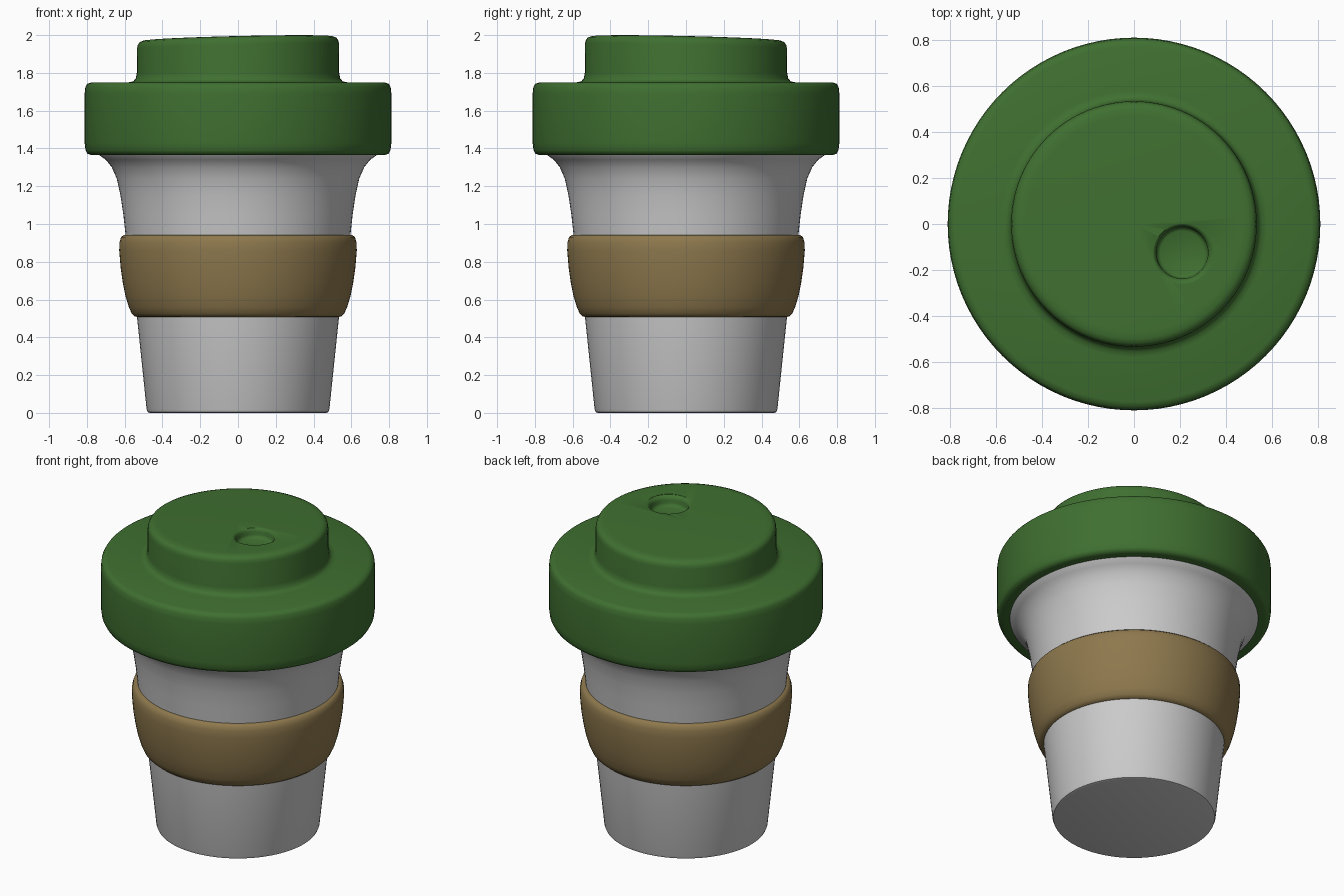
import bpy, bmesh, math
from mathutils import Vector

if "Cube" in bpy.data.objects:
    bpy.data.objects.remove(bpy.data.objects["Cube"])

SEG = 96


def lathe(name, profile, color=None, closed=False, center=(0, 0), seg=SEG):
    """Spin an (r, z) profile around z; r = 0 ends become poles."""
    bm = bmesh.new()
    rings = []
    for r, z in profile:
        if r == 0:
            rings.append([bm.verts.new((0, 0, z))] * seg)
        else:
            rings.append([bm.verts.new((r * math.cos(2 * math.pi * i / seg),
                                        r * math.sin(2 * math.pi * i / seg), z))
                          for i in range(seg)])
    pairs = list(zip(rings, rings[1:]))
    if closed:
        pairs.append((rings[-1], rings[0]))
    for a, b in pairs:
        for i in range(seg):
            j = (i + 1) % seg
            bm.faces.new(list(dict.fromkeys((a[i], a[j], b[j], b[i]))))
    bmesh.ops.recalc_face_normals(bm, faces=bm.faces)
    mesh = bpy.data.meshes.new(name)
    bm.to_mesh(mesh)
    bm.free()
    obj = bpy.data.objects.new(name, mesh)
    obj.location = (center[0], center[1], 0)
    bpy.context.collection.objects.link(obj)
    if color:
        mat = bpy.data.materials.new(name + "_material")
        mat.diffuse_color = (*color, 1)
        mat.use_nodes = True
        mat.node_tree.nodes["Principled BSDF"].inputs["Base Color"].default_value = mat.diffuse_color
        mesh.materials.append(mat)
    return obj


def smooth(obj, angle):
    bpy.ops.object.select_all(action='DESELECT')
    obj.select_set(True)
    bpy.context.view_layer.objects.active = obj
    bpy.ops.object.shade_smooth_by_angle(angle=math.radians(angle))


# Tapered cup with a flared mouth and thin wall
cup = lathe("cup", [
    (0, 0), (0.465, 0), (0.478, 0.004), (0.484, 0.02), (0.535, 0.51),
    (0.595, 0.94), (0.607, 1.05), (0.622, 1.15), (0.642, 1.24), (0.668, 1.30),
    (0.70, 1.34), (0.735, 1.365), (0.75, 1.40), (0.75, 1.50), (0.71, 1.50),
    (0.70, 1.39), (0.64, 1.31), (0.57, 1.0), (0.45, 0.05), (0, 0.05)])
smooth(cup, 50)

# Bulging grip band
band = lathe("grip_band", [
    (0.53, 0.508), (0.545, 0.51), (0.562, 0.525), (0.578, 0.56), (0.596, 0.62),
    (0.61, 0.69), (0.621, 0.765), (0.629, 0.86), (0.627, 0.905), (0.619, 0.93),
    (0.606, 0.941), (0.59, 0.942)], (0.27, 0.19, 0.075), closed=True)
smooth(band, 60)

# Stepped lid with soft rims
lid = lathe("lid", [
    (0, 1.45), (0.69, 1.45), (0.72, 1.365), (0.775, 1.365), (0.797, 1.372),
    (0.807, 1.39), (0.812, 1.43), (0.812, 1.69), (0.808, 1.725), (0.798, 1.742),
    (0.775, 1.75), (0.58, 1.75), (0.555, 1.755), (0.541, 1.77), (0.536, 1.80),
    (0.535, 1.955), (0.531, 1.975), (0.521, 1.99), (0.50, 1.998), (0.47, 2.0),
    (0, 2.0)], (0.05, 0.16, 0.03))

# Lean the raised cap down towards the back left
lean = Vector((0.707, -0.707, 0))
for v in lid.data.vertices:
    if v.co.z > 1.9:
        v.co.z -= 0.033 * (0.48 - v.co.dot(lean))

# Round drinking dimple with an eased lip
cutter = lathe("dimple_cutter", [
    (0, 1.93), (0.095, 1.93), (0.107, 1.936), (0.112, 1.95), (0.113, 1.968),
    (0.117, 1.98), (0.124, 1.988), (0.135, 1.994), (0.135, 2.1), (0, 2.1)],
    center=(0.21, -0.125), seg=48)
cutter.hide_render = True
cut = lid.modifiers.new("dimple", 'BOOLEAN')
cut.operation = 'DIFFERENCE'
cut.solver = 'EXACT'
cut.object = cutter
bpy.context.view_layer.objects.active = lid
bpy.ops.object.modifier_apply(modifier=cut.name)
bpy.data.objects.remove(cutter)
smooth(lid, 50)
